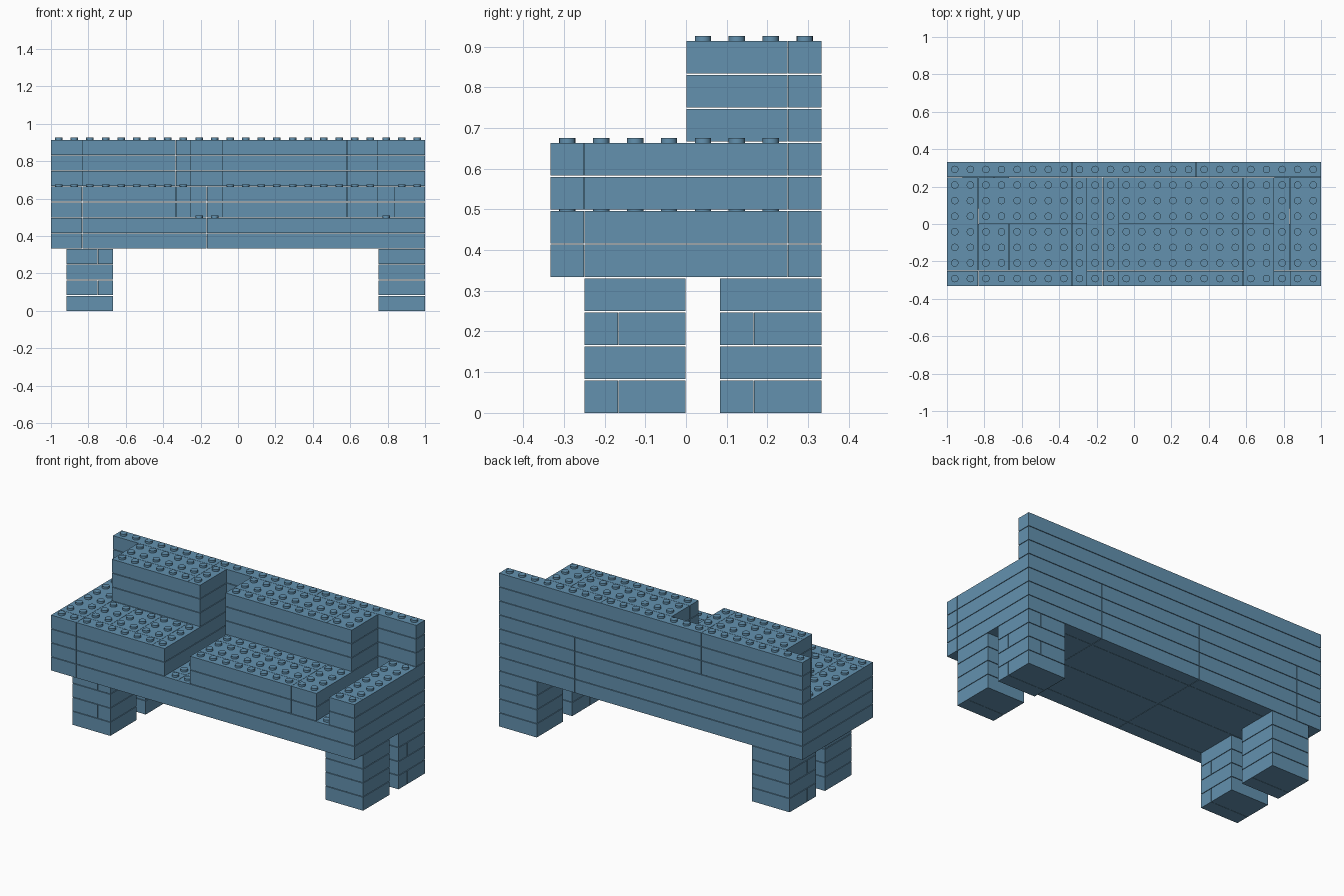
import bpy, bmesh, math
from mathutils import Matrix, Vector

if "Cube" in bpy.data.objects:
    bpy.data.objects.remove(bpy.data.objects["Cube"])

U = 1 / 12               # one stud pitch, also one brick layer
SIDE, TOP = 0.0008, 0.0035   # joints between neighbouring bricks and layers
STUD_R, STUD_H = 0.02, 0.0125

blue = bpy.data.materials.new("steel_blue")
blue.diffuse_color = (0.125, 0.285, 0.43, 1)
blue.use_nodes = True
blue.node_tree.nodes["Principled BSDF"].inputs["Base Color"].default_value = blue.diffuse_color

parts = {}               # part name -> list of bricks (x0, x1, y0, y1, layer)


def bricks(name, xs, ys, layers):
    """Fill a grid of bricks between the given split lines."""
    out = parts.setdefault(name, [])
    for k in layers:
        for x0, x1 in zip(xs, xs[1:]):
            for y0, y1 in zip(ys, ys[1:]):
                out.append((x0, x1, y0, y1, k))


# Legs: 3 x 3 studs, the joint direction alternates by layer
for side, x, xm in (("left", 1, 3), ("right", 21, 23)):
    for end, y, ym in (("front", 1, 2), ("back", 5, 6)):
        name = f"{end}_{side}_leg"
        bricks(name, (x, x + 3), (y, ym, y + 3), (0, 2))
        bricks(name, (x, xm, x + 3), (y, y + 3), (1, 3))

# Base: front rail, end bricks and inner rows
bricks("base", (0, 2, 10, 18, 24), (0, 1), (4, 5))
bricks("base", (0, 2), (1, 7), (4, 5))
bricks("base", (22, 24), (1, 7), (4, 5))
bricks("base", (2, 10, 18, 22), (1, 4, 7), (4, 5))

# Back wall, one stud deep
bricks("back_wall", (0, 2, 10, 18, 24), (7, 8), range(4, 8))
bricks("back_wall", (0, 8, 24), (7, 8), (8, 9))
bricks("back_wall", (0, 8, 16, 24), (7, 8), (10,))

# Arms and seat cushions
bricks("left_arm", (0, 2), (0, 1, 7), (6, 7))
bricks("right_arm", (22, 24), (0, 1, 7), (6, 7))
bricks("left_seat_cushion", (2, 8), (0, 1), (6, 7))
bricks("left_seat_cushion", (2, 4, 6, 8), (1, 4), (6, 7))
bricks("left_seat_cushion", (2, 8), (4, 7), (6, 7))
bricks("left_seat_cushion", (8, 9), (0, 7), (6, 7))
bricks("right_seat_cushion", (11, 19), (0, 1, 3, 5, 7), (6, 7))
bricks("right_seat_cushion", (19, 21), (0, 7), (6, 7))

# Back cushions
bricks("left_back_cushion", (2, 8), (4, 5, 7), (8, 9, 10))
bricks("left_back_cushion", (8, 9), (4, 7), (8, 9, 10))
bricks("right_back_cushion", (11, 19), (4, 5, 7), (8, 9, 10))
bricks("right_back_cushion", (19, 21), (4, 7), (8, 9, 10))

# Cells in use, so studs appear only where nothing sits on top
used = {(x, y, k) for group in parts.values() for x0, x1, y0, y1, k in group
        for x in range(x0, x1) for y in range(y0, y1)}


def add_box(bm, lo, hi):
    size, mid = hi - lo, (hi + lo) / 2
    bmesh.ops.create_cube(bm, size=1, matrix=Matrix.Translation(mid) @ Matrix.Diagonal((*size, 1)))


def add_stud(bm, x, y, z):
    bmesh.ops.create_cone(bm, cap_ends=True, segments=16, radius1=STUD_R, radius2=STUD_R,
                          depth=STUD_H, matrix=Matrix.Translation((x, y, z + STUD_H / 2)))


for name, group in parts.items():
    bm = bmesh.new()
    for x0, x1, y0, y1, k in group:
        lo = Vector((x0 * U - 1 + SIDE, y0 * U - 4 * U + SIDE, k * U))
        hi = Vector((x1 * U - 1 - SIDE, y1 * U - 4 * U - SIDE, (k + 1) * U - TOP))
        add_box(bm, lo, hi)
        for x in range(x0, x1):
            for y in range(y0, y1):
                if (x, y, k + 1) not in used:
                    add_stud(bm, (x + .5) * U - 1, (y - 3.5) * U, hi.z)
    mesh = bpy.data.meshes.new(name)
    bm.to_mesh(mesh)
    bm.free()
    mesh.materials.append(blue)
    obj = bpy.data.objects.new(name, mesh)
    bpy.context.collection.objects.link(obj)
    # Round stud walls, crisp brick edges
    bpy.ops.object.select_all(action='DESELECT')
    obj.select_set(True)
    bpy.context.view_layer.objects.active = obj
    bpy.ops.object.shade_smooth_by_angle(angle=math.radians(30))
